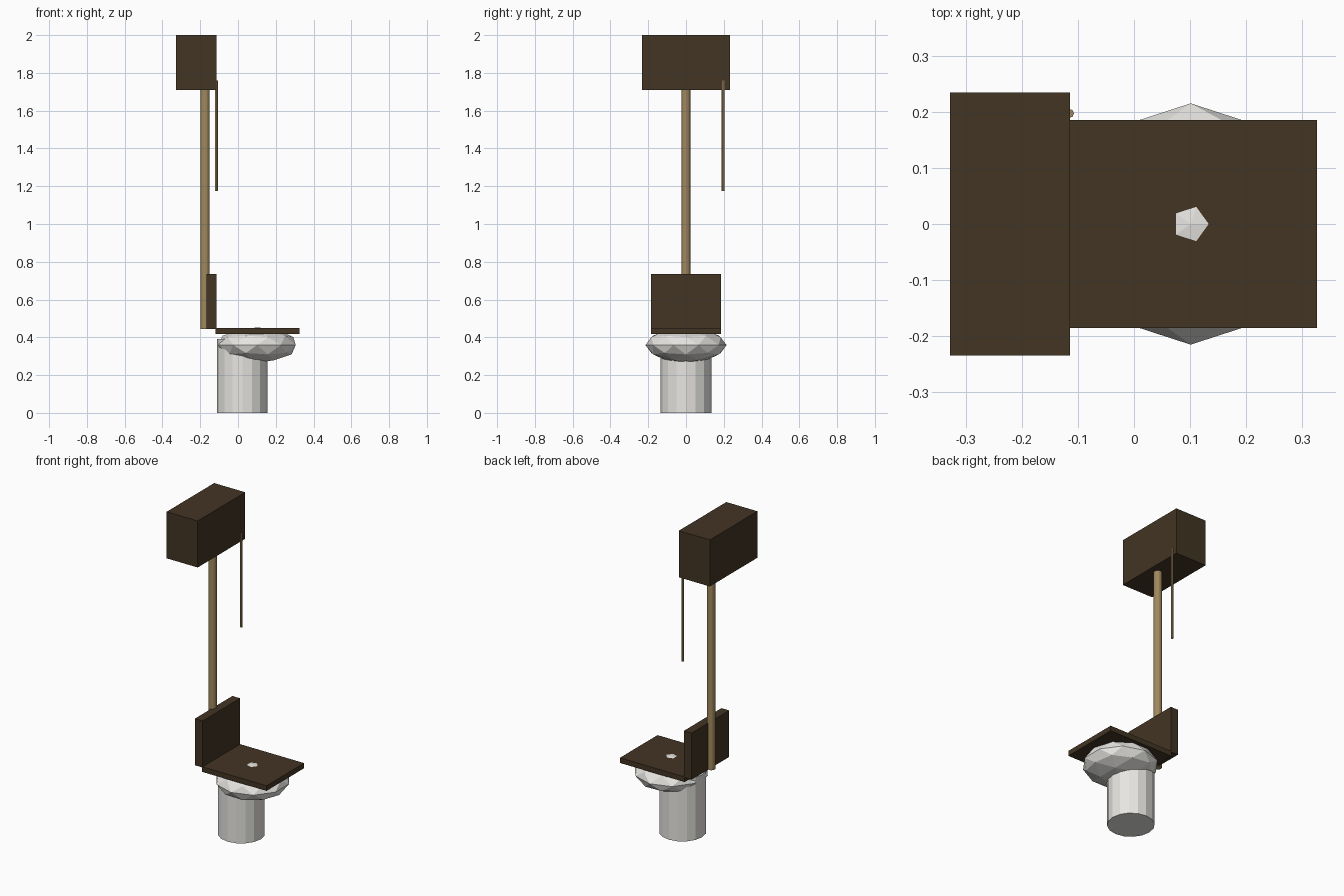
import bpy

cube = bpy.data.objects.get("Cube")
if cube:
    bpy.data.objects.remove(cube, do_unlink=True)


def material(name, rgb):
    mat = bpy.data.materials.new(name)
    mat.use_nodes = True
    colour = (*rgb, 1)
    mat.diffuse_color = colour
    mat.node_tree.nodes["Principled BSDF"].inputs["Base Color"].default_value = colour
    return mat


wood = material("dark wood", (0.055, 0.035, 0.017))
brass = material("brass", (0.36, 0.25, 0.11))
ceramic = material("white ceramic", (0.8, 0.79, 0.76))


def finish(name, mat):
    obj = bpy.context.object
    obj.name = name
    obj.data.materials.append(mat)
    return obj


def box(name, x, half_y, z, mat):
    """Box spanning the x and z ranges, symmetric about y."""
    bpy.ops.mesh.primitive_cube_add(size=1, location=(sum(x) / 2, 0, sum(z) / 2))
    obj = finish(name, mat)
    obj.scale = (x[1] - x[0], 2 * half_y, z[1] - z[0])
    return obj


def rod(name, x, y, radius, z, sides, mat):
    """Upright cylinder spanning the z range."""
    bpy.ops.mesh.primitive_cylinder_add(
        vertices=sides, radius=radius, depth=z[1] - z[0], location=(x, y, sum(z) / 2))
    return finish(name, mat)


# Ceramic pedestal and faceted bowl
rod("pedestal", 0.023, 0, 0.134, (0, 0.39), 16, ceramic)
bpy.ops.mesh.primitive_ico_sphere_add(subdivisions=2, radius=1, location=(0.101, 0, 0.359))
finish("bowl", ceramic).scale = (0.215, 0.215, 0.094)

# Wooden seat and raised lid
box("seat", (-0.12, 0.326), 0.185, (0.417, 0.449), wood)
box("lid", (-0.168, -0.115), 0.185, (0.445, 0.735), wood)

# High cistern with its flush pipe and pull rod
box("cistern", (-0.328, -0.114), 0.234, (1.71, 2.0), wood)
rod("flush_pipe", -0.174, 0, 0.0235, (0.445, 1.72), 16, brass)
rod("pull_rod", -0.115, 0.197, 0.008, (1.175, 1.76), 8, brass)
